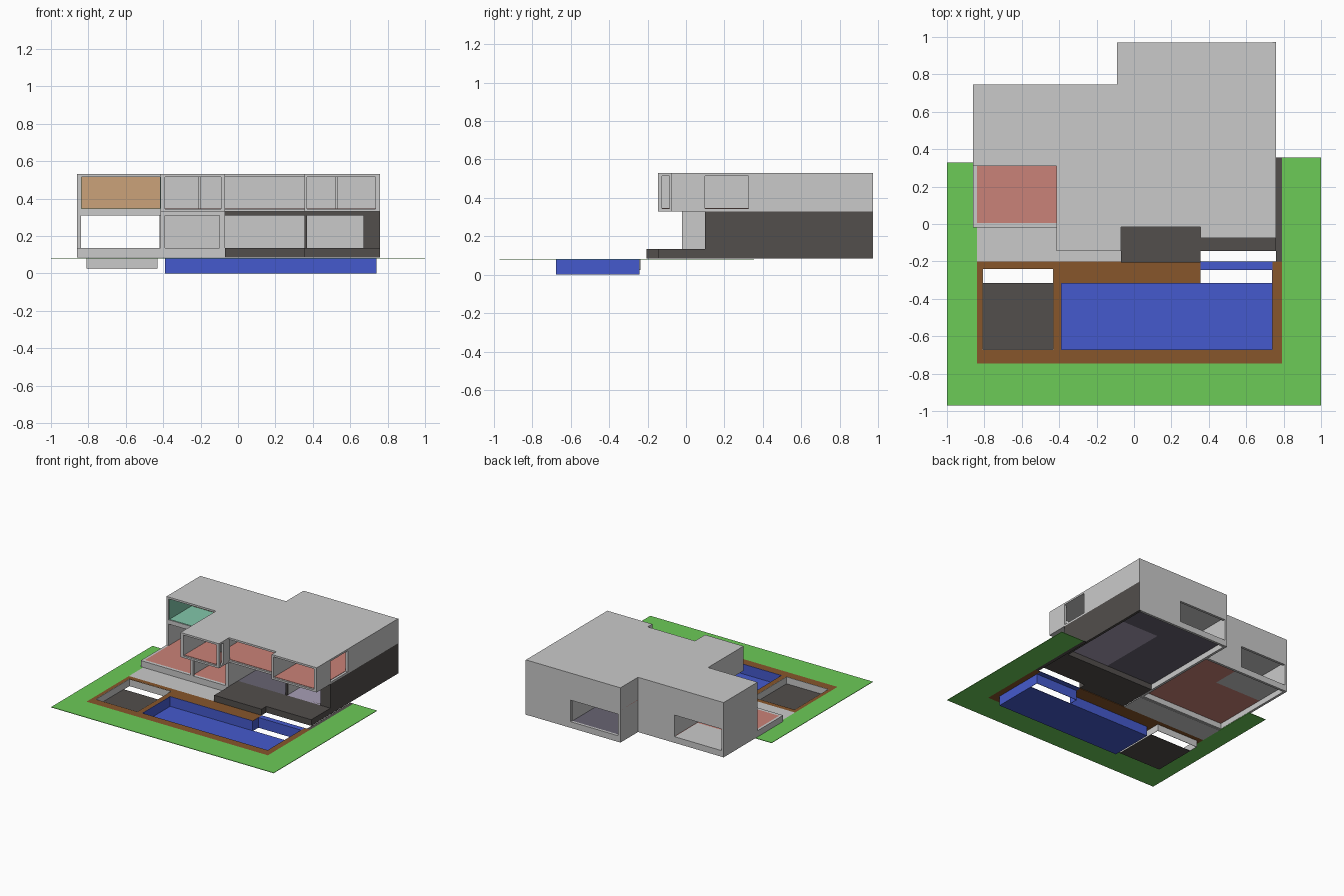
import bpy, bmesh

if "Cube" in bpy.data.objects:
    bpy.data.objects.remove(bpy.data.objects["Cube"])


def lin(c):
    c /= 255
    return c / 12.92 if c <= 0.04045 else ((c + 0.055) / 1.055) ** 2.4


def material(name, r, g, b):
    m = bpy.data.materials.new(name)
    m.diffuse_color = (lin(r), lin(g), lin(b), 1)
    m.use_nodes = True
    m.node_tree.nodes["Principled BSDF"].inputs["Base Color"].default_value = m.diffuse_color
    return m


GREY = material("light grey", 202, 202, 202)
DARK = material("charcoal", 82, 78, 76)
GREEN = material("lawn green", 108, 203, 87)
BROWN = material("deck brown", 135, 86, 43)
BLUE = material("pool blue", 69, 90, 205)
RED = material("floor red", 202, 130, 120)
ORANGE = material("wall orange", 203, 162, 122)
TEAL = material("room teal", 130, 198, 170)
LAVENDER = material("lavender", 168, 158, 182)
VIOLET = material("dark violet", 104, 100, 114)


def finish(name, bm, mat):
    bmesh.ops.recalc_face_normals(bm, faces=bm.faces)
    me = bpy.data.meshes.new(name)
    bm.to_mesh(me)
    bm.free()
    me.materials.append(mat)
    ob = bpy.data.objects.new(name, me)
    bpy.context.collection.objects.link(ob)


def boxes(name, mat, *dims):
    """One object from boxes given as x0, x1, y0, y1, z0, z1."""
    bm = bmesh.new()
    for x0, x1, y0, y1, z0, z1 in dims:
        vs = bmesh.ops.create_cube(bm, size=1)["verts"]
        for v in vs:
            v.co = (x1 if v.co.x > 0 else x0, y1 if v.co.y > 0 else y0,
                    z1 if v.co.z > 0 else z0)
    finish(name, bm, mat)


def plate(name, mat, outline, z0, z1):
    """Extruded outline."""
    bm = bmesh.new()
    f = bm.faces.new([bm.verts.new((x, y, z0)) for x, y in outline])
    ext = bmesh.ops.extrude_face_region(bm, geom=[f], use_keep_orig=True)["geom"]
    bmesh.ops.translate(bm, vec=(0, 0, z1 - z0),
                        verts=[g for g in ext if isinstance(g, bmesh.types.BMVert)])
    finish(name, bm, mat)


def wall(name, mat, axis, t0, t1, s0, s1, z0, z1, holes=()):
    """Wall running along axis from s0 to s1, with rectangular holes (a, b, za, zb)."""
    parts, s = [], s0
    for a, b, za, zb in holes:
        parts += [(s, a, z0, z1), (a, b, z0, za), (a, b, zb, z1)]
        s = b
    parts.append((s, s1, z0, z1))
    parts = [p for p in parts if p[1] - p[0] > 1e-4 and p[3] - p[2] > 1e-4]
    if axis == "x":
        dims = [(a, b, t0, t1, c, d) for a, b, c, d in parts]
    else:
        dims = [(t0, t1, a, b, c, d) for a, b, c, d in parts]
    boxes(name, mat, *dims)


G = 0.083            # ground level
F1, F2 = 0.135, 0.33  # floor levels
U0, U1, TOP = 0.345, 0.515, 0.53
T = 0.02             # wall thickness

# Lawn, timber deck, and paving
g0 = G - 0.004
boxes("lawn", GREEN, (-1, 1, -0.97, -0.745, g0, G),
      (-1, -0.84, -0.745, 0.33, g0, G), (0.79, 1, -0.745, 0.355, g0, G))
boxes("timber_deck", BROWN, (-0.84, 0.79, -0.745, -0.675, g0, G),
      (-0.84, -0.81, -0.675, -0.2, g0, G), (-0.43, -0.39, -0.675, -0.2, g0, G),
      (0.74, 0.79, -0.675, -0.2, g0, G), (-0.81, -0.43, -0.24, -0.2, g0, G),
      (-0.39, 0.355, -0.315, -0.2, g0, G))
boxes("side_path", DARK, (0.76, 0.79, -0.2, 0.355, g0, G))
boxes("terrace", GREY, (-0.84, -0.07, -0.2, -0.01, g0, G))

# Pool and sunken seating pit
e = 0.003
boxes("pool", BLUE, (-0.39, 0.74, -0.675, -0.315, 0, e),
      (-0.39, 0.74, -0.675, -0.675 + e, 0, G), (-0.39, -0.39 + e, -0.675, -0.315, 0, G),
      (-0.39, 0.355, -0.315 - e, -0.315, 0, G), (0.355 - e, 0.355, -0.315, -0.245, 0, G),
      (0.74 - e, 0.74, -0.675, -0.245, 0, G), (0.355, 0.74, -0.245, -0.245 + e, 0, G),
      (0.355, 0.74, -0.242, -0.2, g0, G))
boxes("pit_floor", DARK, (-0.81, -0.43, -0.675, -0.315, 0.025, 0.028))
boxes("pit_walls", GREY, (-0.81, -0.43, -0.675, -0.675 + e, 0.025, G),
      (-0.81, -0.81 + e, -0.675, -0.24, 0.025, G),
      (-0.43 - e, -0.43, -0.675, -0.24, 0.025, G),
      (-0.81, -0.43, -0.24, -0.24 + e, 0.025, G))

# Ground floor: slabs and floors
boxes("entrance_slab", DARK, (-0.07, 0.355, -0.205, 0.1, 0.085, F1),
      (0.355, 0.76, -0.145, 0.1, 0.085, F1))
boxes("left_slab_edge", GREY, (-0.86, -0.07, -0.02, 0.005, 0.085, F1),
      (-0.86, -0.84, 0.005, 0.31, 0.085, F1))
f0 = F1 - 0.005
boxes("living_floor", RED, (-0.84, -0.09, 0.005, 0.45, f0, F1),
      (-0.42, -0.09, 0.45, 0.73, f0, F1))
boxes("kitchen_floor", GREY, (-0.84, -0.42, 0.45, 0.73, f0, F1))
boxes("hall_floor", VIOLET, (-0.07, 0.36, 0.1, 0.95, f0, F1),
      (0.36, 0.74, 0.7, 0.95, f0, F1))
boxes("study_floor", LAVENDER, (0.36, 0.74, 0.1, 0.7, f0, F1))

# Ground floor walls
wall("lower_light_front", GREY, "x", -0.02, 0, -0.415, -0.07, F1, F2, [(-0.39, -0.1, F1, 0.31)])
wall("lower_left_lintel", GREY, "x", 0.31, 0.33, -0.84, -0.415, 0.31, F2)
wall("lower_room_side", GREY, "y", -0.415, -0.4, 0, 0.725, F1, F2)
wall("lower_middle_side", GREY, "y", -0.09, -0.07, 0, 0.95, 0.085, F2)
wall("lower_dark_front", DARK, "x", 0.1, 0.12, -0.07, 0.74, 0.085, F2,
     [(-0.07, 0.355, F1, 0.31), (0.37, 0.67, F1, 0.31)])
wall("lower_dark_side", DARK, "y", 0.74, 0.76, 0.1, 0.97, 0.085, F2)
wall("lower_partition", GREY, "y", 0.355, 0.37, 0.12, 0.95, F1, F2)
wall("lower_cross_wall", GREY, "x", 0.55, 0.57, -0.07, 0.355, F1, F2)

# Full height outer walls
wall("left_wall", GREY, "y", -0.86, -0.84, 0.31, 0.745, 0.085, TOP)
wall("back_wall_left", GREY, "x", 0.725, 0.745, -0.84, -0.09, 0.085, TOP,
     [(-0.84, -0.42, F1, 0.31)])
wall("back_wall_right", GREY, "x", 0.95, 0.97, -0.09, 0.759, 0.085, TOP,
     [(-0.07, 0.36, F1, 0.31)])
boxes("back_wall_face", GREY, (0.74, 0.76, 0.97, 0.972, 0.085, TOP))
wall("back_step_wall", GREY, "y", -0.09, -0.07, 0.745, 0.95, F2, TOP)

# Upper storey slab, floor finish and roof share one outline
plan = [(-0.86, 0.31), (-0.415, 0.31), (-0.415, -0.145), (-0.07, -0.145),
        (-0.07, -0.015), (0.355, -0.015), (0.355, -0.075), (0.76, -0.075),
        (0.76, 0.97), (-0.09, 0.97), (-0.09, 0.745), (-0.86, 0.745)]
plate("upper_slab", GREY, plan, F2, U0)
plate("roof", GREY, plan, U1, TOP)
z = U0 + 0.003
boxes("upper_floor", RED, (-0.39, -0.09, -0.13, 0.72, U0, z),
      (-0.09, 0.355, 0, 0.95, U0, z), (0.355, 0.74, -0.06, 0.95, U0, z))

# Upper walls with large windows
wall("bay_front_left", GREY, "x", -0.145, -0.13, -0.415, -0.07, U0, U1, [(-0.39, -0.09, U0, U1)])
wall("bay_left_side", GREY, "y", -0.415, -0.395, -0.13, 0.725, U0, U1)
wall("bay_inner_side", GREY, "y", -0.09, -0.07, -0.13, 0, U0, U1, [(-0.125, -0.085, U0, U1)])
wall("bay_front_right", GREY, "x", -0.075, -0.06, 0.355, 0.76, U0, U1, [(0.37, 0.735, U0, U1)])
wall("upper_right_wall", GREY, "y", 0.74, 0.76, -0.06, 0.97, U0, U1, [(0.1, 0.325, U0, U1)])
wall("upper_partitions", GREY, "y", 0.355, 0.37, -0.06, 0.95, U0, U1)
wall("upper_left_partition", GREY, "y", -0.215, -0.2, 0.05, 0.725, U0, U1)
wall("upper_right_partition", GREY, "y", 0.52, 0.535, 0.35, 0.95, U0, U1)

# Balcony room: teal lining and orange back wall
boxes("balcony_lining", TEAL, (-0.84, -0.415, 0.315, 0.6, U0, z),
      (-0.84, -0.837, 0.315, 0.6, z, U1), (-0.418, -0.415, 0.315, 0.6, z, U1))
boxes("balcony_back_wall", ORANGE, (-0.84, -0.415, 0.6, 0.61, U0, U1))
